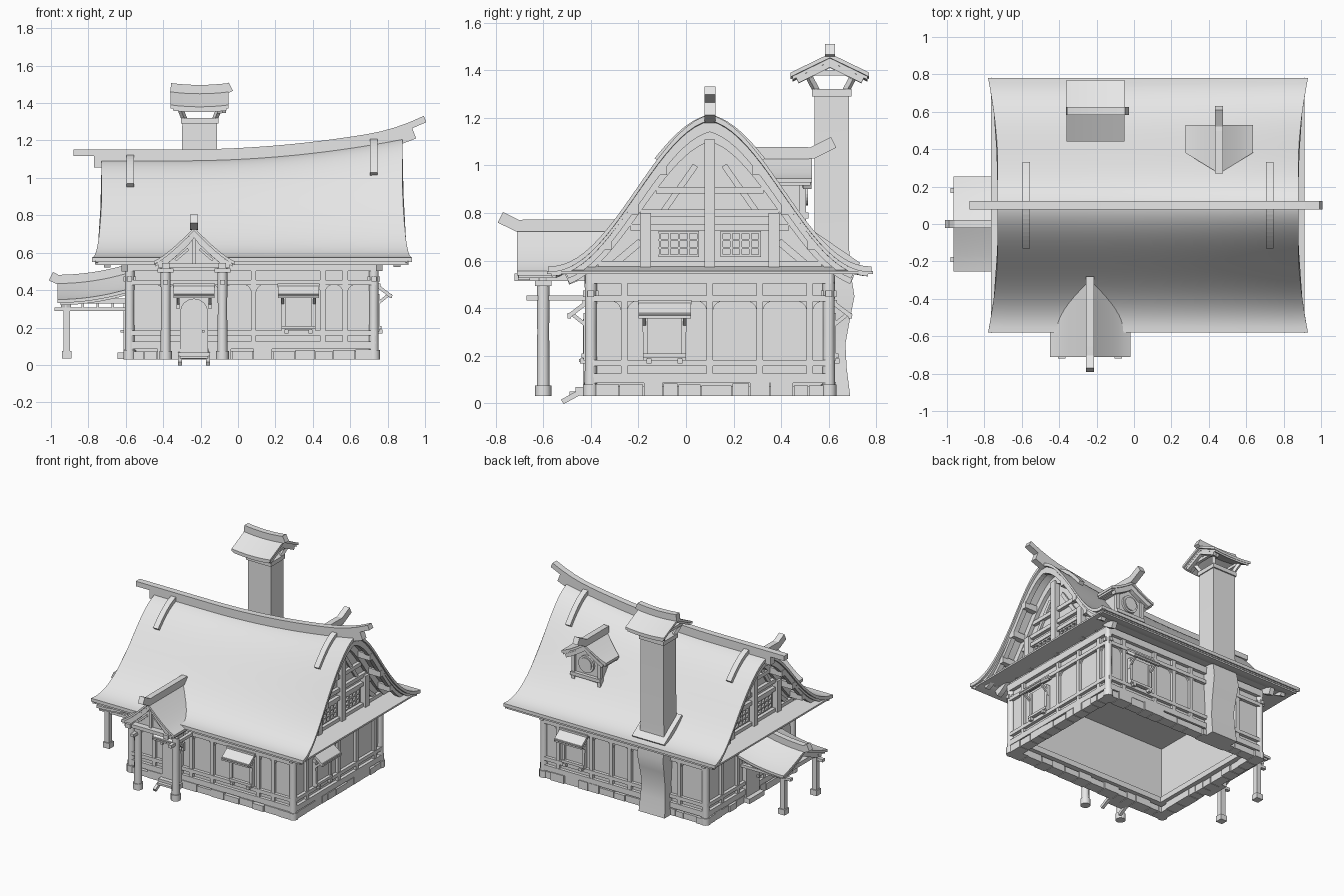
import bpy, bmesh, math, random
from mathutils import Matrix, Vector

if "Cube" in bpy.data.objects:
    bpy.data.objects.remove(bpy.data.objects["Cube"])
random.seed(4)
GREY = (0.8, 0.8, 0.8, 1)
mat = bpy.data.materials.new("plain grey")
mat.use_nodes = True
mat.diffuse_color = GREY
mat.node_tree.nodes["Principled BSDF"].inputs["Base Color"].default_value = GREY
ID = Matrix()


def frame(x, y, yaw):
    """Local frame whose -y axis points outward."""
    return Matrix.Translation((x, y, 0)) @ Matrix.Rotation(math.radians(yaw), 4, 'Z')


def make(name, bm, smooth=False):
    bmesh.ops.recalc_face_normals(bm, faces=bm.faces)
    me = bpy.data.meshes.new(name)
    bm.to_mesh(me)
    bm.free()
    me.materials.append(mat)
    for p in me.polygons:
        p.use_smooth = smooth
    if smooth:
        me.set_sharp_from_angle(angle=math.radians(35))
    ob = bpy.data.objects.new(name, me)
    bpy.context.collection.objects.link(ob)


def box(name, loc, size, M=ID, tilt=0):
    bm = bmesh.new()
    T = M @ Matrix.Translation(loc) @ Matrix.Rotation(tilt, 4, 'X') @ Matrix.Diagonal((*size, 1))
    bmesh.ops.create_cube(bm, size=1, matrix=T)
    make(name, bm)


def loft(name, rings, M=ID, smooth=False):
    bm = bmesh.new()
    vs = [[bm.verts.new(M @ Vector(p)) for p in r] for r in rings]
    n = len(vs[0])
    for a, b in zip(vs, vs[1:]):
        for i in range(n):
            bm.faces.new((a[i], a[(i + 1) % n], b[(i + 1) % n], b[i]))
    bm.faces.new(vs[0])
    bm.faces.new(vs[-1])
    make(name, bm, smooth)


def slab(name, f, nu, nv, th, M=ID):
    rings = []
    for i in range(nu + 1):
        top = [Vector(f(i / nu, 2 * j / nv - 1)) for j in range(nv + 1)]
        rings.append(top + [p - Vector((0, 0, th)) for p in reversed(top)])
    loft(name, rings, M, True)


def beam(name, pts, w, h, M=ID):
    pts = [Vector(p) for p in pts]
    rings = []
    for i, p in enumerate(pts):
        t = (pts[min(i + 1, len(pts) - 1)] - pts[max(i - 1, 0)]).normalized()
        s = Vector((1, 0, 0)) if abs(t.z) > 0.99 else t.cross(Vector((0, 0, 1))).normalized()
        u = s.cross(t)
        rings.append([p + s * a * w / 2 + u * b * h / 2 for a, b in ((1, 1), (-1, 1), (-1, -1), (1, -1))])
    loft(name, rings, M)


def prism(name, outline, y0, y1, M=ID):
    loft(name, [[(x, y, z) for x, z in outline] for y in (y0, y1)], M)


def post(name, x, y, sections):
    loft(name, [[(x + r * math.cos(math.tau * k / 12), y + r * math.sin(math.tau * k / 12), z)
                 for k in range(12)] for z, r in sections], smooth=True)


# Main roof: bell shaped section with a peak, ridge rising to the left
CY, SPAN, EAVE, PEAK = 0.1, 0.68, 0.575, 0.03


def ridge(x):
    return 1.1 + 0.12 * (max(0, x + 0.3) / 1.2) ** 2


def roof_z(x, d):
    e = PEAK + abs(d) * (SPAN - PEAK) / SPAN
    return EAVE + (ridge(x) - EAVE) * (0.5 + 0.5 * math.cos(math.pi * min(1, e / SPAN))) ** 1.08


def half_at(x, z):
    p = min(1, max(0, (z + 0.05 - EAVE) / (ridge(x) - EAVE)))
    return SPAN / math.pi * math.acos(2 * p ** (1 / 1.08) - 1) - PEAK


def roof_layer(inset, drop):
    def f(u, v):
        d = v * (SPAN - inset)
        s = 0.05 * max(0, (abs(d) - 0.28) / 0.4) ** 1.5
        x = (-0.73 - s + inset) * (1 - u) + (0.88 + s - inset) * u
        return x, CY + d, roof_z(x, d) - drop
    return f


slab("roof_cover", roof_layer(0, 0), 20, 44, 0.024)
slab("roof_boards", roof_layer(0.015, 0.022), 20, 44, 0.02)

# Ridge beams and the two saddle bars
for name, x0, x1, lift, h in (("ridge_upper", -0.88, 1.0, 0.034, 0.036), ("ridge_lower", -0.77, 0.94, -0.01, 0.07)):
    xs = [x0 + (x1 - x0) * i / 24 for i in range(25)]
    beam(name, [(x, CY, ridge(x) + lift + 0.04 * (max(0, x - 0.7) / 0.3) ** 2) for x in xs], 0.046, h)
for x in (-0.575, 0.725):
    beam("saddle_bar", [(x, CY + i * 0.022, roof_z(x, i * 0.022) + 0.014) for i in range(-10, 11)], 0.04, 0.03)

# Gable ends: infill, bargeboards, timbers, lattice windows
for yaw, wx, vx in ((90, 0.735, 0.85), (-90, -0.585, -0.70)):
    G = frame(wx, CY, yaw)
    sg = 1 if wx > 0 else -1
    edge = [(i * 0.05, roof_z(wx, i * 0.05) - 0.04) for i in range(-10, 11)]
    prism("gable_wall", [(-0.5, 0.54)] + edge + [(0.5, 0.54)], -0.01, 0.02, G)
    for x, drop, h in ((vx, 0.052, 0.03), (wx + sg * 0.02, 0.065, 0.05)):
        beam("gable_rafter", [(x, CY + i * 0.03, roof_z(x, i * 0.03) - drop) for i in range(-20, 21)], 0.035, h)
    beam("gable_king_post", [(0, -0.03, 0.56), (0, -0.03, ridge(wx) - 0.08)], 0.045, 0.045, G)
    for z in (0.585, 0.74, 0.80, 0.895):
        box("gable_tie", (0, -0.02, z), (2 * half_at(wx, z) - 0.06, 0.03, 0.028), G)
    for s in (-1, 1):
        beam("gable_side_post", [(s * 0.27, -0.03, 0.56), (s * 0.27, -0.03, 0.8)], 0.045, 0.045, G)
        beam("gable_brace", [(s * 0.20, -0.015, 0.8), (s * 0.06, -0.015, 1.0)], 0.02, 0.025, G)
        beam("gable_brace", [(s * 0.42, -0.015, 0.57), (s * 0.29, -0.015, 0.68)], 0.02, 0.03, G)
        for k in range(5):
            box("lattice_bar", (s * (0.05 + k * 0.04), -0.02, 0.67), (0.009, 0.02, 0.1), G)
        for k in range(4):
            box("lattice_bar", (s * 0.13, -0.02, 0.62 + k * 0.033), (0.17, 0.02, 0.009), G)
        for d in (0.2, 0.32, 0.43):
            z = roof_z(vx, d) - 0.065
            beam("purlin_end", [(wx, CY + s * d, z), (vx + sg * 0.02, CY + s * d, z)], 0.04, 0.045)


# Small gabled roofs, ridge along local y
def small_roof(name, M, half, top, eave, front, back, cut=0.0, lift=0.0, rise=0.0, over=0.07, bend=1.25):
    def f(u, v, extra=0.0):
        y = -front + (front + back - cut * abs(v)) * u
        z = eave + (top - eave) * (1 - abs(v)) ** bend + lift * (1 - u) ** 2 + rise * u * u
        return half * v, y, z + extra
    slab(name + "_cover", f, 8, 12, 0.018, M)
    slab(name + "_boards", lambda u, v: f(0.04 + 0.92 * u, v * 0.96, -0.018), 8, 12, 0.014, M)
    pts = [f(i / 8, 0, 0.012) for i in range(9)]
    beam(name + "_ridge", [(0, -front - over, pts[0][2] + over * 0.5)] + pts, 0.042, 0.05, M)
    for u in (0.08, 0.16):
        beam(name + "_rafter", [f(u, v / 6, -0.042) for v in range(-5, 6)], 0.022, 0.026, M)


# Walls: panels, rails, studs with curved brackets, stones, soffits
X0, HX, HY = 0.0735, 0.653, 0.5
FRONT, RIGHT = frame(X0, CY - HY, 0), frame(X0 + HX, CY, 90)
BACK, LEFT = frame(X0, CY + HY, 180), frame(X0 - HX, CY, -90)


def bracket(x, s, M):
    r = 0.045
    arc = [(x + s * r * (1 - math.sin(a)), 0.43 - r * (1 - math.cos(a)))
           for a in (math.pi / 2 * k / 5 for k in range(6))]
    prism("stud_bracket", [(x, 0.43)] + arc, -0.012, 0.005, M)


def wall(M, half, studs, reach):
    box("wall_panel", (0, 0.015, 0.31), (2 * half, 0.03, 0.48), M)
    for z, h, y in ((0.105, 0.04, -0.006), (0.17, 0.026, -0.006), (0.44, 0.026, -0.006), (0.528, 0.05, -0.008)):
        box("wall_rail", (0, y, z), (2 * half + 0.02, 0.034, h), M)
    box("floor_joist", (0, 0.055, 0.1), (2 * half, 0.06, 0.04), M)
    for x in studs:
        box("wall_stud", (x, -0.005, 0.31), (0.028, 0.03, 0.42), M)
        for s in (-1, 1):
            bracket(x + s * 0.013, s, M)
    x = -half
    while x < half - 0.02:
        w = min(random.uniform(0.06, 0.13), half - x)
        h = random.uniform(0.04, 0.06)
        box("foundation_stone", (x + w / 2, 0.015, 0.03 + h / 2), (w - 0.004, random.uniform(0.07, 0.09), h), M)
        x += w
    slab("soffit", lambda u, v: (v * (half + reach * u), -reach * u, 0.58 - 0.025 * u), 2, 2, 0.012, M)


wall(FRONT, HX, (-0.46, -0.16, 0.01, 0.38, 0.5), 0.17)
wall(RIGHT, HY, (-0.36, 0.0, 0.21, 0.42), 0.185)
wall(BACK, HX, (-0.53, -0.26, -0.1, 0.05, 0.45), 0.17)
wall(LEFT, HY, (-0.33, -0.15, 0.15, 0.33), 0.185)
box("ceiling", (X0, CY, 0.54), (2 * HX, 2 * HY, 0.02))
for x in (X0 - HX, X0 + HX):
    for y in (CY - HY, CY + HY):
        post("corner_post", x, y, ((0.03, 0.033), (0.08, 0.033), (0.08, 0.026), (0.3, 0.024), (0.55, 0.026)))
        box("corner_joint", (x, y, 0.46), (0.066, 0.026, 0.026))
        box("corner_joint", (x, y, 0.46), (0.026, 0.066, 0.026))


# Windows with awnings
def awning(x, M):
    box("awning", (x, -0.055, 0.395), (0.22, 0.10, 0.018), M, 0.65)
    box("awning_top", (x, -0.02, 0.425), (0.225, 0.03, 0.02), M)
    box("awning_lip", (x, -0.09, 0.368), (0.22, 0.015, 0.022), M)
    for s in (-1, 1):
        beam("awning_strut", [(x + s * 0.085, -0.01, 0.32), (x + s * 0.085, -0.075, 0.372)], 0.014, 0.016, M)
        box("awning_foot", (x + s * 0.085, -0.018, 0.33), (0.016, 0.02, 0.06), M)


def window(x, M):
    awning(x, M)
    box("window_pane", (x, -0.008, 0.29), (0.15, 0.02, 0.2), M)
    for s in (-1, 1):
        box("window_jamb", (x + s * 0.08, -0.014, 0.28), (0.02, 0.034, 0.2), M)
        box("sill_block", (x + s * 0.065, -0.026, 0.178), (0.022, 0.04, 0.022), M)
    box("window_sill", (x, -0.02, 0.2), (0.18, 0.04, 0.018), M)


window(0.25, FRONT)
window(-0.19, RIGHT)
window(-0.395, BACK)


# Arched doors
def door(x, M):
    arch = [(x + 0.075 * math.cos(math.pi * k / 8), 0.28 + 0.075 * math.sin(math.pi * k / 8)) for k in range(9)]
    prism("door", [(x + 0.075, 0.06)] + arch + [(x - 0.075, 0.06)], -0.032, 0.0, M)
    box("door_knob", (x + 0.05, -0.04, 0.18), (0.014, 0.02, 0.014), M)
    box("door_step", (x, -0.04, 0.05), (0.17, 0.05, 0.035), M)


door(-0.3085, FRONT)
door(0, LEFT)
awning(-0.3085, FRONT)
for x in (-0.31, -0.16):
    box("entry_stringer", (x, -0.465, 0.036), (0.022, 0.125, 0.022), ID, 0.5)
box("entry_tread", (-0.235, -0.465, 0.042), (0.15, 0.05, 0.014))

# Front porch
PORCH = frame(-0.235, 0, 0)
small_roof("porch_roof", PORCH, 0.215, 0.735, 0.555, 0.71, -0.28, cut=0.27)
prism("porch_gable", [(-0.19, 0.535), (0.19, 0.535), (0.08, 0.62), (0, 0.70), (-0.08, 0.62)], -0.66, -0.645, PORCH)
box("porch_front_beam", (0, -0.68, 0.53), (0.38, 0.05, 0.025), PORCH)
box("porch_gable_stud", (0, -0.668, 0.61), (0.018, 0.02, 0.14), PORCH)
for s in (-1, 1):
    x = -0.235 + s * 0.152
    post("porch_post", x, -0.6, ((0.03, 0.034), (0.075, 0.034), (0.075, 0.027), (0.3, 0.025), (0.53, 0.027)))
    box("porch_tie", (x, -0.54, 0.442), (0.026, 0.26, 0.022))
    box("porch_plate", (x, -0.56, 0.53), (0.04, 0.32, 0.03))
    box("porch_capital", (x, -0.6, 0.505), (0.085, 0.07, 0.022))
    beam("porch_scroll", [(s * 0.1, -0.67, 0.56), (s * 0.03, -0.67, 0.62)], 0.012, 0.014, PORCH)

# Side porch
SIDE = frame(0, 0, -90)
small_roof("side_roof", SIDE, 0.255, 0.445, 0.35, 0.965, -0.59, rise=0.055, over=0.035)
for y in (-0.19, 0.18):
    box("side_post", (-0.915, y, 0.19), (0.036, 0.036, 0.3))
    box("side_post_base", (-0.915, y, 0.055), (0.052, 0.052, 0.04))
    box("side_tie", (-0.78, y, 0.298), (0.4, 0.026, 0.02))
    box("side_plate", (-0.77, y, 0.342), (0.36, 0.035, 0.025))
    for x in (-0.83, -0.75, -0.67):
        box("side_spindle", (x, y, 0.32), (0.012, 0.014, 0.04))
box("side_front_beam", (-0.915, -0.005, 0.335), (0.035, 0.46, 0.03))

# Rear dormer
DORM = frame(0.455, 0, 180)
small_roof("dormer_roof", DORM, 0.18, 1.04, 0.945, 0.53, -0.27, cut=0.11, over=0.09)
prism("dormer_body", [(-0.11, 0.74), (0.11, 0.74), (0.11, 0.95), (0, 1.01), (-0.11, 0.95)], -0.49, -0.3, DORM)
for r, y in ((0.062, -0.505), (0.048, -0.512)):
    ring = [(r * math.cos(math.tau * k / 20), 0.88 + r * math.sin(math.tau * k / 20)) for k in range(20)]
    prism("dormer_round_window", ring, y, -0.48, DORM)
for s in (-1, 1):
    box("dormer_corner", (s * 0.105, -0.49, 0.84), (0.026, 0.03, 0.22), DORM)
    box("dormer_plate", (s * 0.125, -0.45, 0.935), (0.03, 0.14, 0.025), DORM)
box("dormer_sill", (0, -0.495, 0.79), (0.24, 0.04, 0.025), DORM)

# Chimney: bulging foot, stack, collar, roofed cap
CX = -0.205
loft("chimney", [[(CX - h, 0.54, z), (CX + h, 0.54, z), (CX + h, y, z), (CX - h, y, z)] for z, h, y in (
    (0.03, 0.105, 0.69), (0.15, 0.1, 0.675), (0.25, 0.095, 0.67), (0.36, 0.1, 0.69), (0.45, 0.105, 0.708),
    (0.56, 0.1, 0.69), (0.66, 0.095, 0.685), (1.3, 0.093, 0.685))], smooth=True)
box("chimney_collar", (CX, 0.615, 0.64), (0.26, 0.25, 0.05), ID, -0.6)
box("chimney_slab", (CX, 0.612, 1.305), (0.2, 0.165, 0.03))
small_roof("chimney_roof", frame(CX, 0.605, 90), 0.165, 1.45, 1.37, 0.155, 0.155, lift=0.02, rise=0.02,
           over=0.012, bend=1.0)
for a in (-1, 1):
    for b in (-1, 1):
        beam("chimney_cap_post", [(CX + a * 0.08, 0.61 + b * 0.06, 1.31),
                                  (CX + a * 0.11, 0.61 + b * 0.1, 1.385)], 0.022, 0.022)
    box("chimney_cap_tie", (CX + a * 0.11, 0.605, 1.388), (0.022, 0.21, 0.02))
